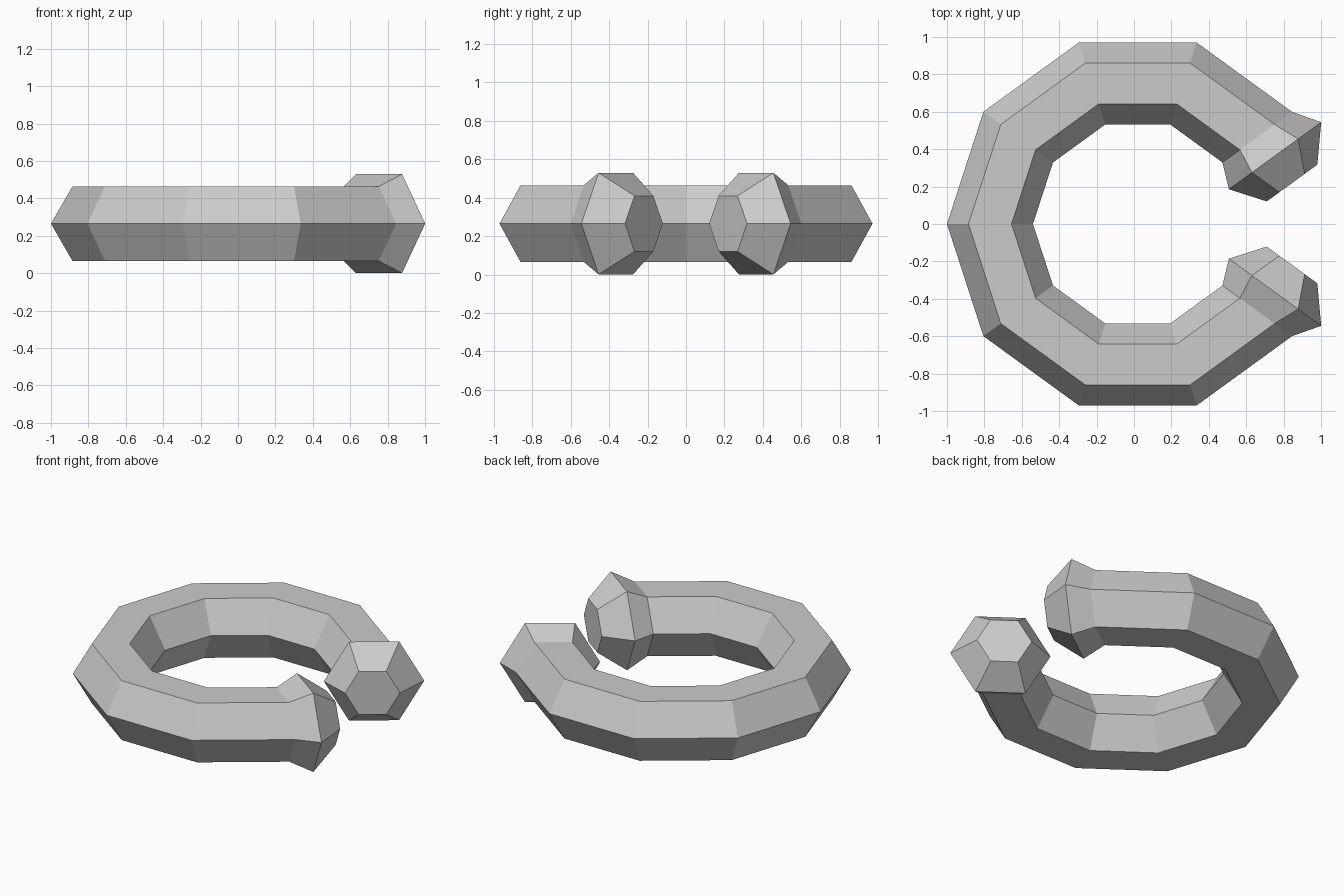
import bpy, bmesh
from math import cos, sin, radians
from mathutils import Vector

if "Cube" in bpy.data.objects:
    bpy.data.objects.remove(bpy.data.objects["Cube"])

CX, Z = 0.02, 0.265      # ring centre x and mid height
PATH_R, TUBE_R = 0.79, 0.23


def section(bm, centre, angle, radius):
    """Hexagon standing upright in the radial plane at the given angle."""
    out = Vector((cos(angle), sin(angle), 0))
    up = Vector((0, 0, 1))
    return [bm.verts.new(centre + radius * (cos(radians(60 * i)) * out
                                            + sin(radians(60 * i)) * up))
            for i in range(6)]


# Knob sections beyond each end of the ring: x, y, hexagon radius
knob = [(0.845, 0.219, 0.167), (0.754, 0.365, 0.305)]
bm = bmesh.new()
rings = []

# Upper end knob
for x, y, r in knob:
    rings.append(section(bm, Vector((x, y, Z)), radians(36), r))

# Ring body, one tenth-turn per segment
for i in range(1, 10):
    a = radians(36 * i)
    c = Vector((CX + PATH_R * cos(a), PATH_R * sin(a), Z))
    rings.append(section(bm, c, a, TUBE_R))

# Lower end knob, mirrored
for x, y, r in reversed(knob):
    rings.append(section(bm, Vector((x, -y, Z)), radians(-36), r))

# Skin the sections and close both ends
for a, b in zip(rings, rings[1:]):
    for i in range(6):
        j = (i + 1) % 6
        bm.faces.new((a[i], a[j], b[j], b[i]))
bm.faces.new(rings[0])
bm.faces.new(rings[-1])
bmesh.ops.recalc_face_normals(bm, faces=bm.faces[:])

mesh = bpy.data.meshes.new("open_ring")
bm.to_mesh(mesh)
bm.free()
bpy.context.collection.objects.link(bpy.data.objects.new("open_ring", mesh))
